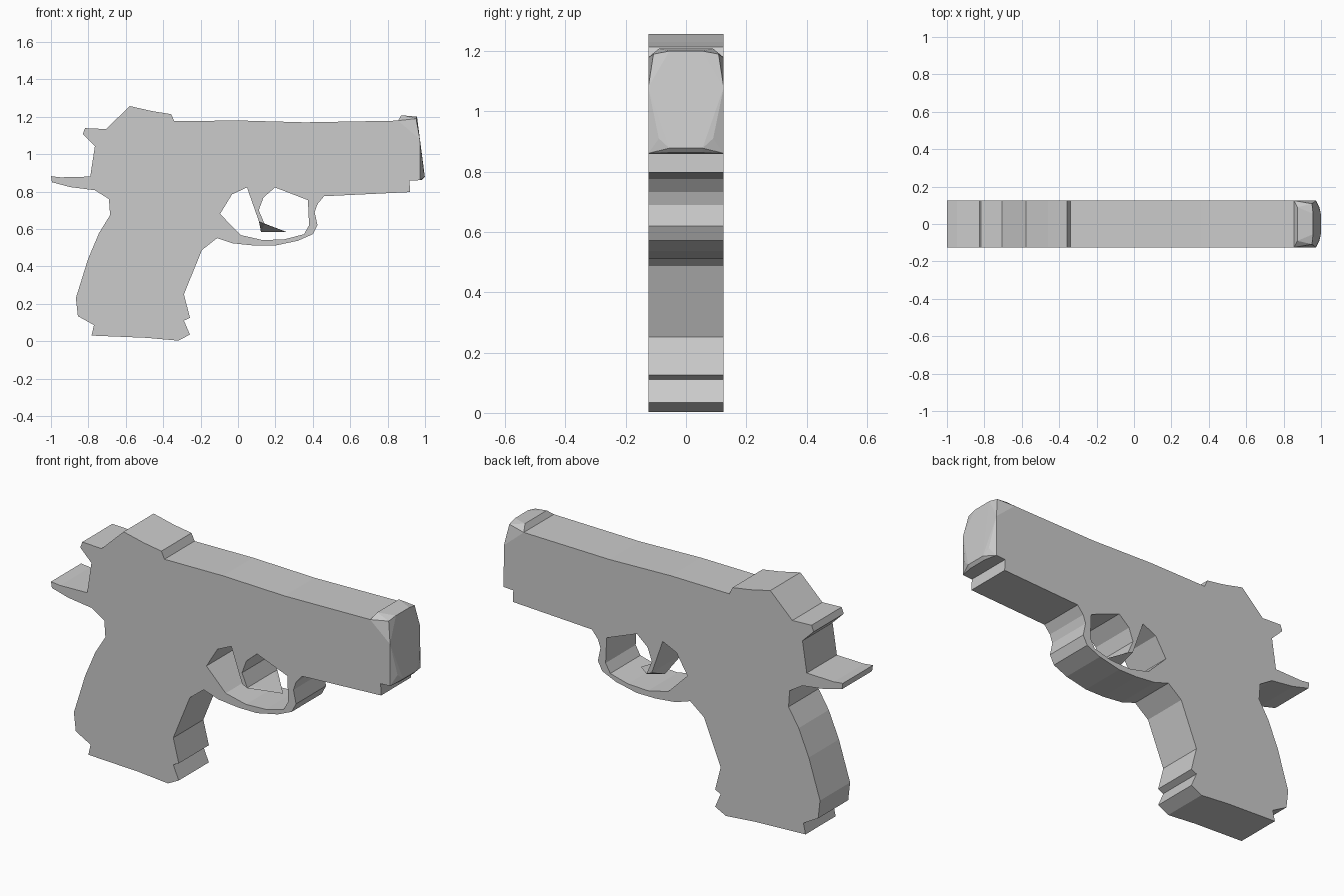
import bpy, bmesh

W = 0.125  # half thickness


def finish(name, bm):
    bmesh.ops.recalc_face_normals(bm, faces=bm.faces[:])
    me = bpy.data.meshes.new(name)
    bm.to_mesh(me)
    bm.free()
    ob = bpy.data.objects.new(name, me)
    bpy.context.collection.objects.link(ob)
    return ob


def plate(name, loops):
    """Fill flat x/z loops (outer outline, then holes) and extrude through y."""
    bm = bmesh.new()
    for pts in loops:
        vs = [bm.verts.new((x, -W, z)) for x, z in pts]
        for a, b in zip(vs, vs[1:] + vs[:1]):
            bm.edges.new((a, b))
    bmesh.ops.triangle_fill(bm, use_beauty=True, edges=bm.edges[:])
    ext = bmesh.ops.extrude_face_region(bm, geom=bm.faces[:], use_keep_orig=True)
    moved = [g for g in ext["geom"] if isinstance(g, bmesh.types.BMVert)]
    bmesh.ops.translate(bm, verts=moved, vec=(0, 2 * W, 0))
    return finish(name, bm)


def hull(name, half):
    """Convex solid from x/y/z points mirrored across y."""
    bm = bmesh.new()
    for x, y, z in half:
        for s in ((1, -1) if y else (1,)):
            bm.verts.new((x, s * y, z))
    bmesh.ops.convex_hull(bm, input=bm.verts[:])
    return finish(name, bm)


# Body: slide, hammer, grip and trigger guard in one silhouette
outline = [
    (-1, .882), (-.947, .876), (-.79, .88), (-.765, 1.043), (-.83, 1.107),
    (-.818, 1.139), (-.706, 1.134), (-.578, 1.257), (-.46, 1.23), (-.358, 1.214),
    (-.34, 1.176), (0, 1.18), (.358, 1.17), (.856, 1.179), (.973, .861),
    (.917, .858), (.92, .797), (.46, .775), (.425, .733), (.41, .69),
    (.425, .62), (.4, .572), (.32, .537), (.198, .511), (.09, .511),
    (-.027, .523), (-.112, .551), (-.193, .487), (-.289, .251), (-.257, .125),
    (-.289, .11), (-.257, .035), (-.32, .003), (-.49, .018), (-.783, .03),
    (-.77, .086), (-.856, .134), (-.867, .23), (-.802, .439), (-.743, .578),
    (-.684, .674), (-.69, .76), (-.765, .807), (-.898, .824), (-.995, .85)]
guard_hole = [
    (-.096, .68), (-.032, .785), (.048, .822), (.198, .822), (.374, .754),
    (.38, .62), (.353, .572), (.25, .545), (.134, .54), (.016, .567)]
plate("body", [outline, guard_hole])

# Trigger: flat blade ending in a wedge-shaped tip
plate("trigger_blade", [[(.048, .822), (.198, .822), (.136, .768), (.111, .7),
                         (.142, .627), (.112, .64)]])
hull("trigger_tip", [(.112, W, .64), (.142, W, .627), (.123, 0, .583), (.262, 0, .583)])

# Muzzle: faceted cap on the slanted slide end
hull("muzzle", [
    (.873, .09, 1.208), (.856, W, 1.179), (.973, W, .861),
    (.957, .055, 1.2), (.952, .108, 1.19), (.972, W, 1.08),
    (.991, .09, .91), (.999, .055, .878), (.985, .055, .863)])
